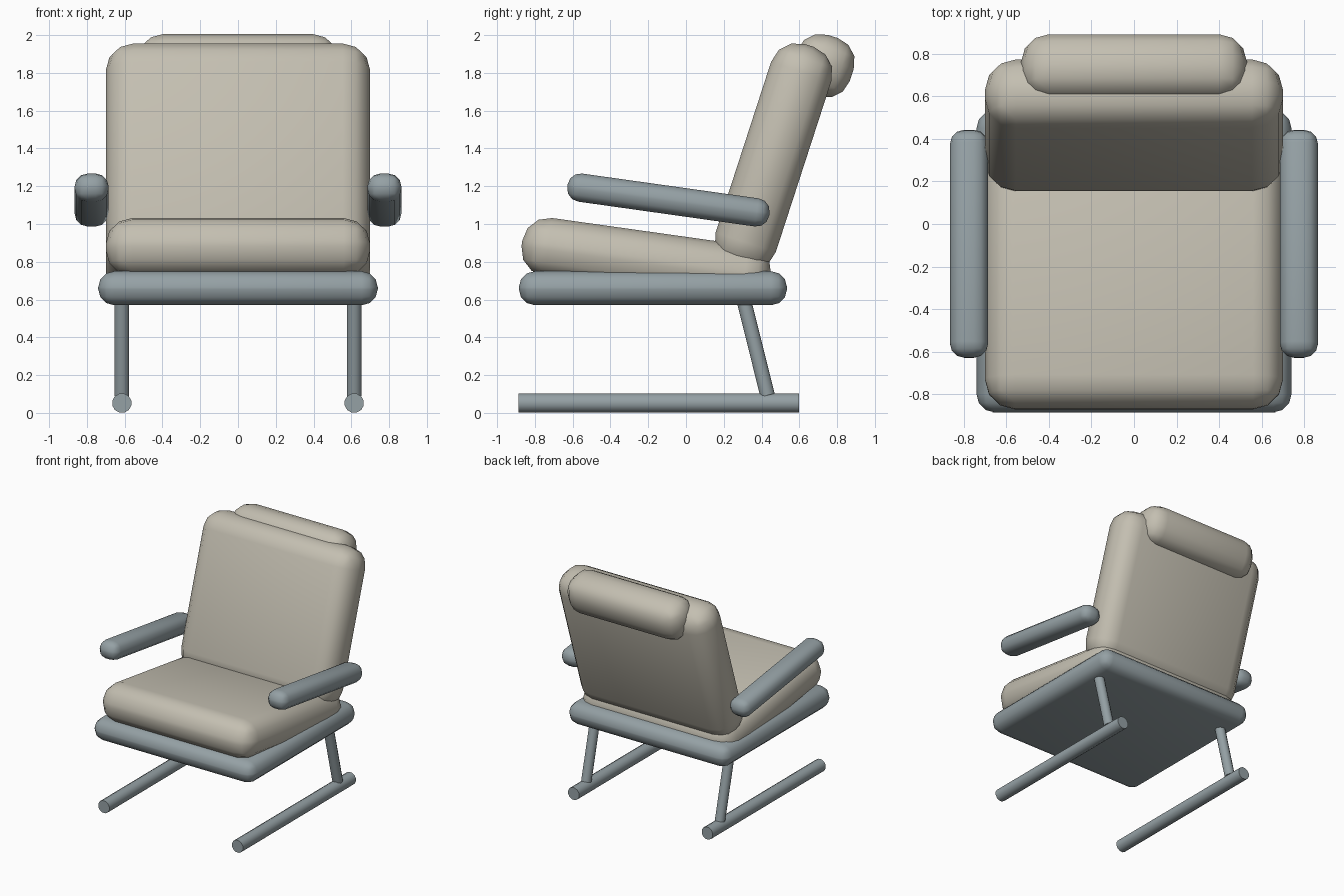
import bpy
import bmesh
from math import radians
from mathutils import Matrix, Vector

if "Cube" in bpy.data.objects:
    bpy.data.objects.remove(bpy.data.objects["Cube"], do_unlink=True)


def make_material(name, rgb):
    mat = bpy.data.materials.new(name)
    mat.use_nodes = True
    colour = (*rgb, 1)
    mat.diffuse_color = colour
    mat.node_tree.nodes["Principled BSDF"].inputs["Base Color"].default_value = colour
    return mat


FABRIC = make_material("warm beige fabric", (0.55, 0.52, 0.44))
METAL = make_material("blue grey frame", (0.30, 0.355, 0.375))


def finish(bm, name, mat, centre, tilt):
    """Turn a bmesh into a smooth object tilted about x."""
    bmesh.ops.recalc_face_normals(bm, faces=bm.faces[:])
    mesh = bpy.data.meshes.new(name)
    bm.to_mesh(mesh)
    bm.free()
    mesh.materials.append(mat)
    obj = bpy.data.objects.new(name, mesh)
    obj.location = centre
    obj.rotation_euler.x = radians(tilt)
    bpy.context.collection.objects.link(obj)
    bpy.ops.object.select_all(action="DESELECT")
    obj.select_set(True)
    bpy.context.view_layer.objects.active = obj
    bpy.ops.object.shade_smooth_by_angle(angle=radians(45))


def rounded_box(name, mat, size, centre, radius, tilt=0, segments=3):
    bm = bmesh.new()
    bmesh.ops.create_cube(bm, size=1)
    bmesh.ops.scale(bm, vec=Vector(size), verts=bm.verts[:])
    bmesh.ops.bevel(bm, geom=bm.edges[:], offset=radius, segments=segments,
                    profile=0.5, affect="EDGES", clamp_overlap=True)
    finish(bm, name, mat, centre, tilt)


def rod(name, mat, radius, length, centre, tilt):
    bm = bmesh.new()
    bmesh.ops.create_cone(bm, cap_ends=True, segments=12, radius1=radius,
                          radius2=radius, depth=length,
                          matrix=Matrix.Rotation(radians(15), 4, "Z"))
    finish(bm, name, mat, centre, tilt)


# Seat base and cushions
rounded_box("seat_base", METAL, (1.48, 1.42, 0.18), (0, -0.175, 0.66), 0.085)
rounded_box("seat_cushion", FABRIC, (1.4, 1.33, 0.31), (0, -0.21, 0.805), 0.14, -8)
rounded_box("back_cushion", FABRIC, (1.4, 0.335, 1.24), (0, 0.463, 1.355), 0.145, -18)
rounded_box("head_pillow", FABRIC, (1.06, 0.315, 0.325), (0, 0.728, 1.838), 0.13, -18)

# Armrests, floor runners and rear struts on both sides
for side, s in (("left", 1), ("right", -1)):
    rounded_box(side + "_armrest", METAL, (0.18, 1.08, 0.15),
                (s * 0.775, -0.093, 1.127), 0.068, -8)
    rod(side + "_runner", METAL, 0.052, 1.485, (s * 0.615, -0.143, 0.052), 90)
    rod(side + "_rear_strut", METAL, 0.04, 0.55, (s * 0.615, 0.365, 0.36), 14)
